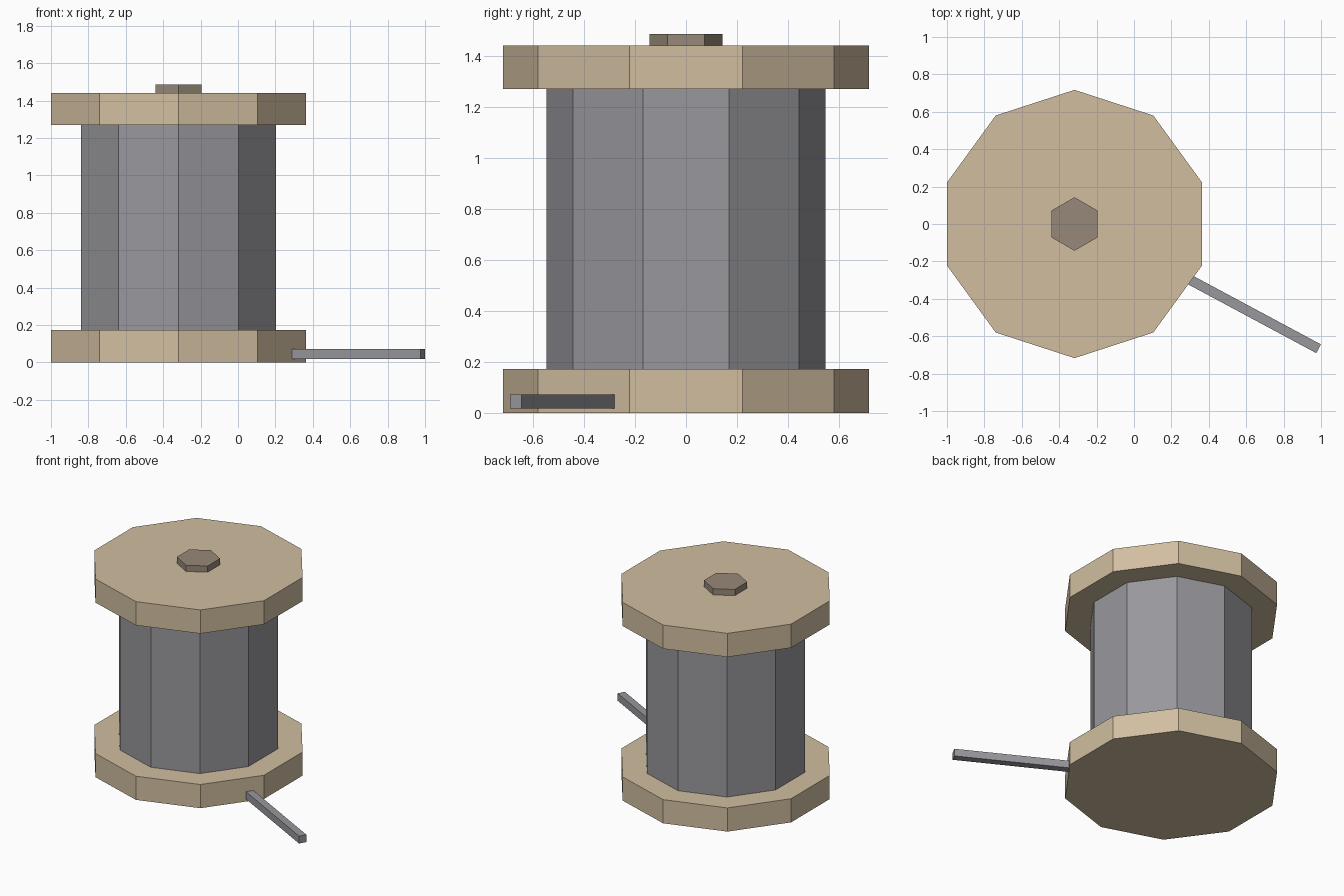
import bpy
import math
from mathutils import Vector

cube = bpy.data.objects.get("Cube")
if cube:
    bpy.data.objects.remove(cube, do_unlink=True)


def material(name, rgb):
    mat = bpy.data.materials.new(name)
    mat.use_nodes = True
    mat.diffuse_color = (*rgb, 1)
    bsdf = next(n for n in mat.node_tree.nodes if n.type == 'BSDF_PRINCIPLED')
    bsdf.inputs["Base Color"].default_value = (*rgb, 1)
    return mat


wood = material("pale wood", (0.638, 0.515, 0.352))
grey = material("wire grey", (0.314, 0.309, 0.332))
brown = material("dull brown", (0.305, 0.25, 0.188))

SPOOL_X = -0.318


def prism(name, sides, radius, bottom, top, mat):
    """Upright prism on the spool axis with a corner pointing to the back."""
    bpy.ops.mesh.primitive_cylinder_add(
        vertices=sides, radius=radius, depth=top - bottom,
        location=(SPOOL_X, 0, (bottom + top) / 2))
    obj = bpy.context.object
    obj.name = name
    obj.data.materials.append(mat)
    return obj


# Spool: two flanges, the wound core and the axle cap
prism("bottom_flange", 10, 0.717, 0, 0.172, wood)
prism("wound_core", 10, 0.547, 0.172, 1.268, grey)
prism("top_flange", 10, 0.717, 1.268, 1.44, wood)
prism("axle_cap", 6, 0.143, 1.44, 1.485, brown)

# Loose wire end sticking out of the bottom flange
start, end = Vector((0.217, -0.254, 0.045)), Vector((0.987, -0.667, 0.045))
run = end - start
bpy.ops.mesh.primitive_cube_add(size=1, location=(start + end) / 2)
wire = bpy.context.object
wire.name = "loose_wire_end"
wire.scale = (run.length, 0.053, 0.054)
wire.rotation_euler.z = math.atan2(run.y, run.x)
wire.data.materials.append(grey)
